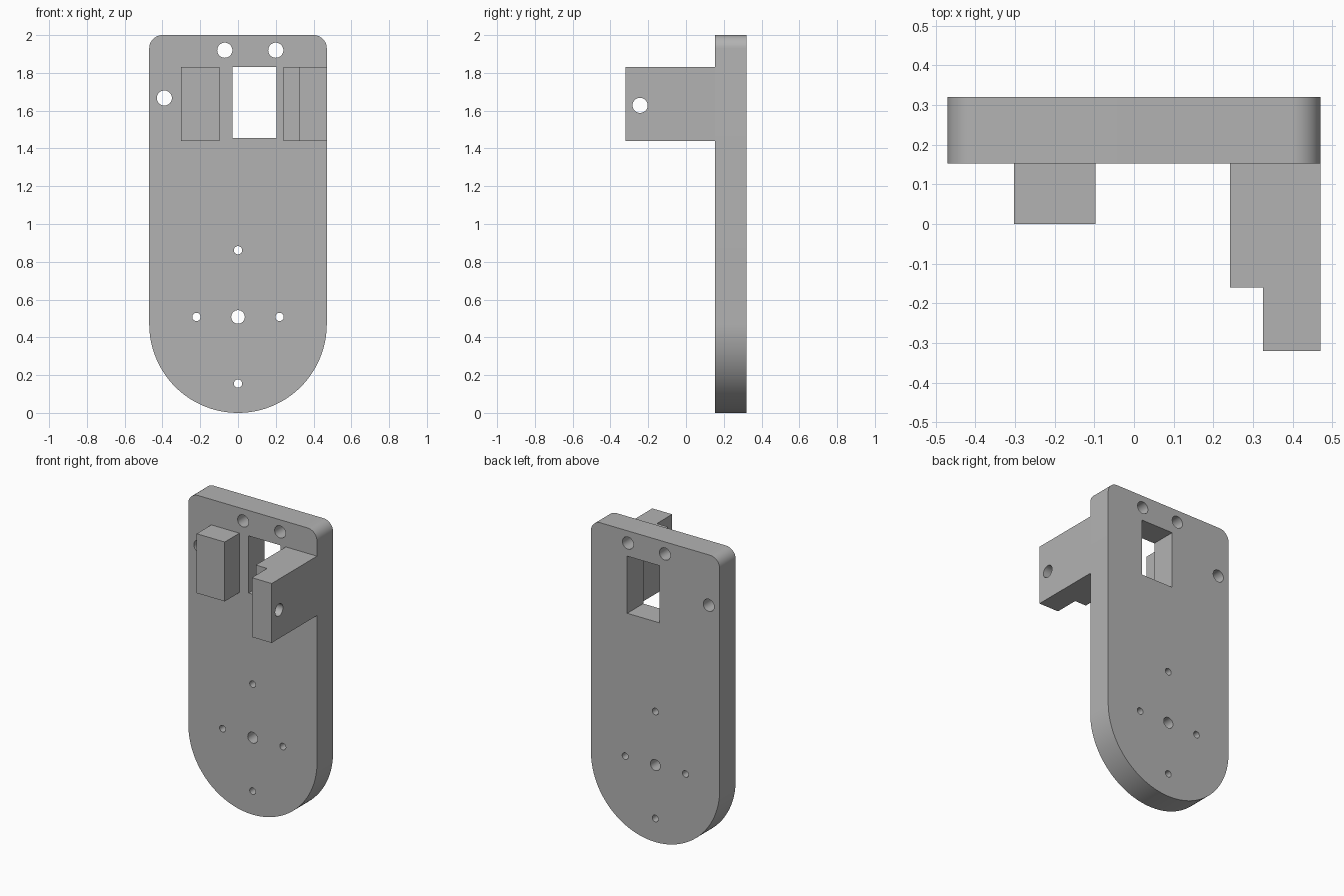
import bpy, bmesh
from math import pi, cos, sin, radians
from mathutils import Vector

cube = bpy.data.objects.get("Cube")
if cube:
    bpy.data.objects.remove(cube, do_unlink=True)

grey = bpy.data.materials.new("plain grey")
grey.use_nodes = True
GREY = (0.45, 0.45, 0.45, 1)
grey.diffuse_color = GREY
grey.node_tree.nodes["Principled BSDF"].inputs["Base Color"].default_value = GREY

# Main dimensions
HALF_W, HEIGHT, CORNER = 0.47, 2.0, 0.07
FRONT, BACK = 0.153, 0.32
ARM_Z = (1.44, 1.832)

# Which profile plane each extrusion axis uses
PLACE = {
    "X": lambda a, b, d: Vector((d, a, b)),
    "Y": lambda a, b, d: Vector((a, d, b)),
    "Z": lambda a, b, d: Vector((a, b, d)),
}


def arc(cx, cz, r, start, end, steps):
    angles = [radians(start + (end - start) * i / steps) for i in range(steps + 1)]
    return [(cx + r * cos(t), cz + r * sin(t)) for t in angles]


def circle(cx, cz, r):
    return arc(cx, cz, r, 0, 360, 40)[:-1]


def rect(a0, a1, b0, b1):
    return [(a0, b0), (a1, b0), (a1, b1), (a0, b1)]


def add_prism(bm, profile, axis, lo, hi):
    face = bm.faces.new([bm.verts.new(PLACE[axis](a, b, lo)) for a, b in profile])
    top = bmesh.ops.extrude_face_region(bm, geom=[face])["geom"]
    shift = PLACE[axis](0, 0, hi - lo)
    bmesh.ops.translate(bm, vec=shift, verts=[v for v in top if isinstance(v, bmesh.types.BMVert)])


def solid(name, prisms):
    bm = bmesh.new()
    for prism in prisms:
        add_prism(bm, *prism)
    bmesh.ops.recalc_face_normals(bm, faces=bm.faces[:])
    mesh = bpy.data.meshes.new(name)
    bm.to_mesh(mesh)
    bm.free()
    mesh.materials.append(grey)
    obj = bpy.data.objects.new(name, mesh)
    bpy.context.collection.objects.link(obj)
    return obj


def activate(obj):
    bpy.ops.object.select_all(action="DESELECT")
    obj.select_set(True)
    bpy.context.view_layer.objects.active = obj


def cut(obj, prisms):
    cutter = solid("cutter", prisms)
    cutter.hide_render = True
    mod = obj.modifiers.new("holes", "BOOLEAN")
    mod.operation, mod.solver, mod.object = "DIFFERENCE", "EXACT", cutter
    activate(obj)
    bpy.ops.object.modifier_apply(modifier=mod.name)
    bpy.data.objects.remove(cutter, do_unlink=True)
    bpy.ops.object.shade_smooth_by_angle(angle=radians(30))


# Back plate: round bottom, small rounded top corners
inner, top = HALF_W - CORNER, HEIGHT - CORNER
outline = (arc(0, HALF_W, HALF_W, 180, 360, 72)
           + arc(inner, top, CORNER, 0, 90, 12)
           + arc(-inner, top, CORNER, 90, 180, 12))
plate = solid("back_plate", [(outline, "Y", FRONT, BACK)])

# Mounting holes, hub with four small holes, and window
HUB, RING = 0.508, 0.353
holes = [(-0.07, 1.92, 0.04), (0.2, 1.92, 0.04), (-0.39, 1.667, 0.04), (0, HUB, 0.036)]
holes += [(0, HUB + s * RING, 0.022) for s in (-1, 1)]
holes += [(s * 0.22, HUB, 0.022) for s in (-1, 1)]
profiles = [circle(*h) for h in holes] + [rect(-0.03, 0.205, 1.455, 1.832)]
cut(plate, [(p, "Y", FRONT - 0.1, BACK + 0.1) for p in profiles])

# Short block on the right
solid("short_block", [(rect(-0.302, -0.097, 0, FRONT), "Z", *ARM_Z)])

# Long stepped arm on the left, with a cross hole near its tip
step = [(0.242, FRONT), (0.242, -0.16), (0.325, -0.16),
        (0.325, -0.32), (HALF_W, -0.32), (HALF_W, FRONT)]
arm = solid("stepped_arm", [(step, "Z", *ARM_Z)])
cut(arm, [(circle(-0.243, 1.628, 0.04), "X", 0.2, 0.6)])
